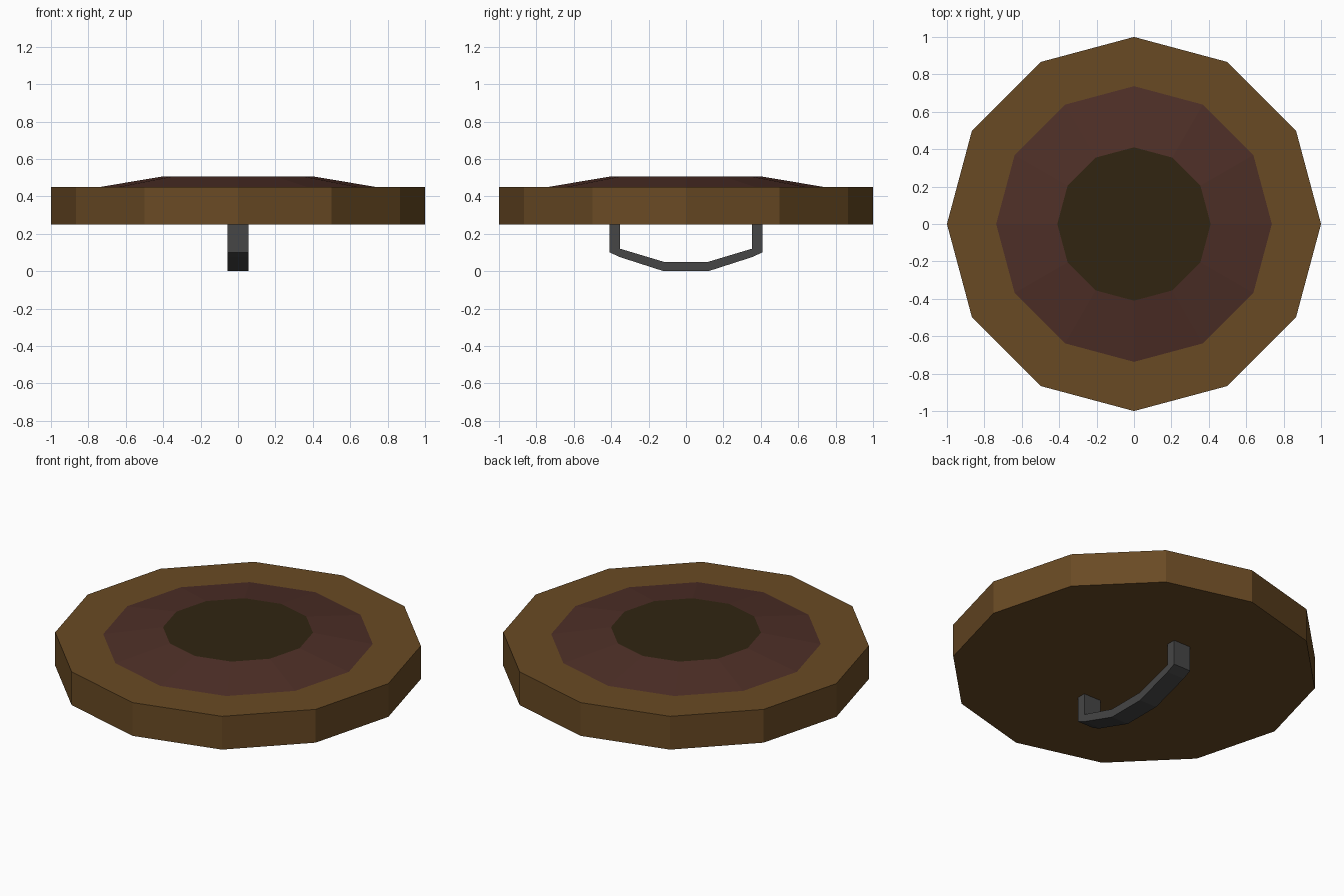
import bpy, bmesh, math

if "Cube" in bpy.data.objects:
    bpy.data.objects.remove(bpy.data.objects["Cube"])


def material(name, srgb):
    m = bpy.data.materials.new(name)
    lin = [((c / 255 + 0.055) / 1.055) ** 2.4 for c in srgb]
    m.diffuse_color = (*lin, 1)
    m.use_nodes = True
    m.node_tree.nodes["Principled BSDF"].inputs["Base Color"].default_value = m.diffuse_color
    return m


def make_object(name, bm, mats):
    bmesh.ops.recalc_face_normals(bm, faces=bm.faces)
    me = bpy.data.meshes.new(name)
    bm.to_mesh(me)
    bm.free()
    for m in mats:
        me.materials.append(m)
    ob = bpy.data.objects.new(name, me)
    bpy.context.collection.objects.link(ob)
    return ob


def disc(name, r_bottom, r_top, z0, z1, mats):
    """Twelve-sided disc with a corner on the x axis."""
    bm = bmesh.new()
    rings = [[bm.verts.new((r * math.cos(i * math.pi / 6), r * math.sin(i * math.pi / 6), z))
              for i in range(12)] for r, z in ((r_bottom, z0), (r_top, z1))]
    bm.faces.new(rings[0])
    top = bm.faces.new(rings[1])
    top.material_index = len(mats) - 1
    for i in range(12):
        j = (i + 1) % 12
        bm.faces.new((rings[0][i], rings[0][j], rings[1][j], rings[1][i]))
    return make_object(name, bm, mats)


wood = material("brown wood", (105, 74, 36))
leather = material("red brown", (78, 47, 39))
olive = material("dark olive", (49, 37, 17))
iron = material("dark grey", (70, 70, 70))

# Round board and raised centre
disc("board", 1, 1, 0.25, 0.45, [wood])
disc("raised_centre", 0.737, 0.41, 0.45, 0.505, [leather, olive])

# Grip: half profile (outer, inner) in y-z, mirrored and given width in x
outer = [(0.408, 0.25), (0.408, 0.10), (0.353, 0.075), (0.12, 0.005)]
inner = [(0.353, 0.25), (0.353, 0.12), (0.353, 0.12), (0.12, 0.05)]
pairs = list(zip(outer, inner))
pairs += [((-o[0], o[1]), (-i[0], i[1])) for o, i in reversed(pairs)]
bm = bmesh.new()
sections = [[bm.verts.new((x, y, z - 0.005 * (z < 0.01))) for x, (y, z) in
             ((-0.057, o), (0.057, o), (0.057, i), (-0.057, i))] for o, i in pairs]
for a, b in zip(sections, sections[1:]):
    for k in range(4):
        n = (k + 1) % 4
        bm.faces.new((a[k], a[n], b[n], b[k]))
bm.faces.new(sections[0])
bm.faces.new(sections[-1])
bmesh.ops.remove_doubles(bm, verts=bm.verts, dist=0.0001)
make_object("grip", bm, [iron])
